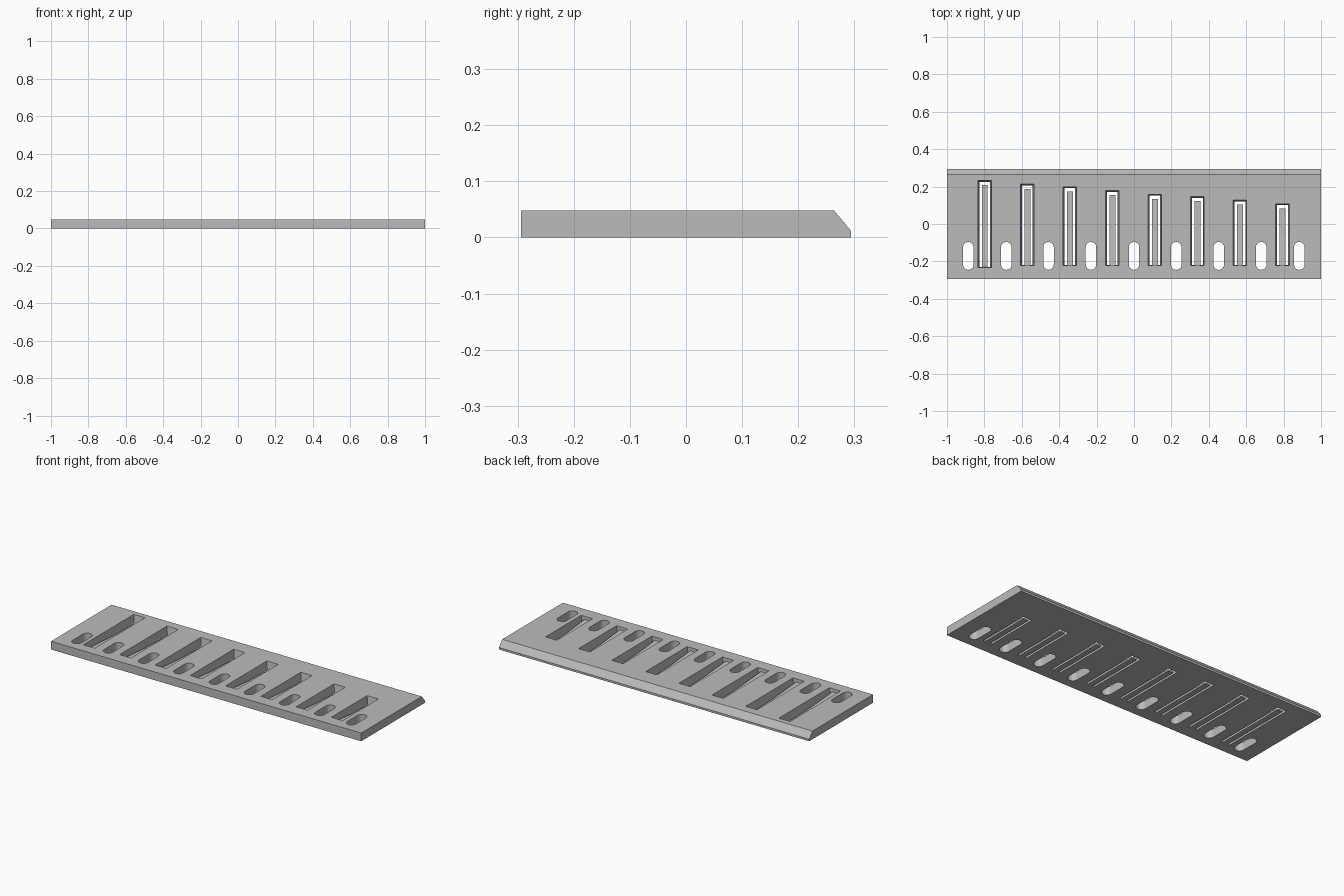
import bpy, bmesh, math
from mathutils import Vector

cube = bpy.data.objects.get("Cube")
if cube:
    bpy.data.objects.remove(cube, do_unlink=True)

T = 0.048          # plate thickness
grey = bpy.data.materials.new("plain grey")
grey.use_nodes = True
grey.diffuse_color = (0.5, 0.5, 0.5, 1)
grey.node_tree.nodes["Principled BSDF"].inputs["Base Color"].default_value = grey.diffuse_color


def loft(name, start, end):
    """Solid between two matching outlines."""
    bm = bmesh.new()
    a = [bm.verts.new(p) for p in start]
    b = [bm.verts.new(p) for p in end]
    bm.faces.new(a)
    bm.faces.new(b[::-1])
    n = len(a)
    for i in range(n):
        j = (i + 1) % n
        bm.faces.new((a[i], b[i], b[j], a[j]))
    bmesh.ops.recalc_face_normals(bm, faces=bm.faces)
    mesh = bpy.data.meshes.new(name)
    bm.to_mesh(mesh)
    bm.free()
    mesh.materials.append(grey)
    obj = bpy.data.objects.new(name, mesh)
    bpy.context.collection.objects.link(obj)
    return obj


def rectangle(x, half, y0, y1, z):
    return [(x - half, y0, z), (x + half, y0, z), (x + half, y1, z), (x - half, y1, z)]


def oval(x, y0, y1, r, z, steps=12):
    pts = []
    for cy, turn in ((y1 - r, 0), (y0 + r, math.pi)):
        for i in range(steps + 1):
            a = turn + math.pi * i / steps
            pts.append((x + r * math.cos(a), cy + r * math.sin(a), z))
    return pts


# Plate with a bevelled back edge
profile = [(-0.294, 0), (0.294, 0), (0.294, 0.012), (0.264, T), (-0.294, T)]
plate = loft("plate", [(-1, y, z) for y, z in profile], [(1, y, z) for y, z in profile])

cutters = []
# Oval through holes along the front
for x in (-0.886, -0.683, -0.457, -0.23, 0, 0.226, 0.453, 0.68, 0.884):
    cutters.append(loft("oval_cutter", oval(x, -0.245, -0.096, 0.028, -0.01),
                        oval(x, -0.245, -0.096, 0.028, T + 0.01)))

# Tapered slots, each with a springy tongue fixed at the front
tips = (0.232, 0.212, 0.198, 0.178, 0.158, 0.146, 0.127, 0.107)
for i, tip in enumerate(tips):
    x = -0.798 + 0.2274 * i
    base = -0.23 if i == 0 else -0.22
    cutters.append(loft("slot_cutter", rectangle(x, 0.027, base, tip - 0.008, -0.01),
                        rectangle(x, 0.038, base - 0.002, tip + 0.002, T + 0.01)))
    end = tip - 0.024
    mid = (base + end) / 2
    side = [(base - 0.01, 0), (end, 0), (end, 0.008), (mid, 0.014), (base - 0.01, 0.03)]
    loft("tongue", [(x - 0.016, y, z) for y, z in side], [(x + 0.016, y, z) for y, z in side])

# Cut all openings from the plate
for c in cutters:
    c.hide_render = True
    mod = plate.modifiers.new("opening", "BOOLEAN")
    mod.operation = "DIFFERENCE"
    mod.solver = "EXACT"
    mod.object = c
bpy.context.view_layer.update()
cut = bpy.data.meshes.new_from_object(plate.evaluated_get(bpy.context.evaluated_depsgraph_get()))
plate.modifiers.clear()
plate.data = cut
for c in cutters:
    bpy.data.objects.remove(c, do_unlink=True)
